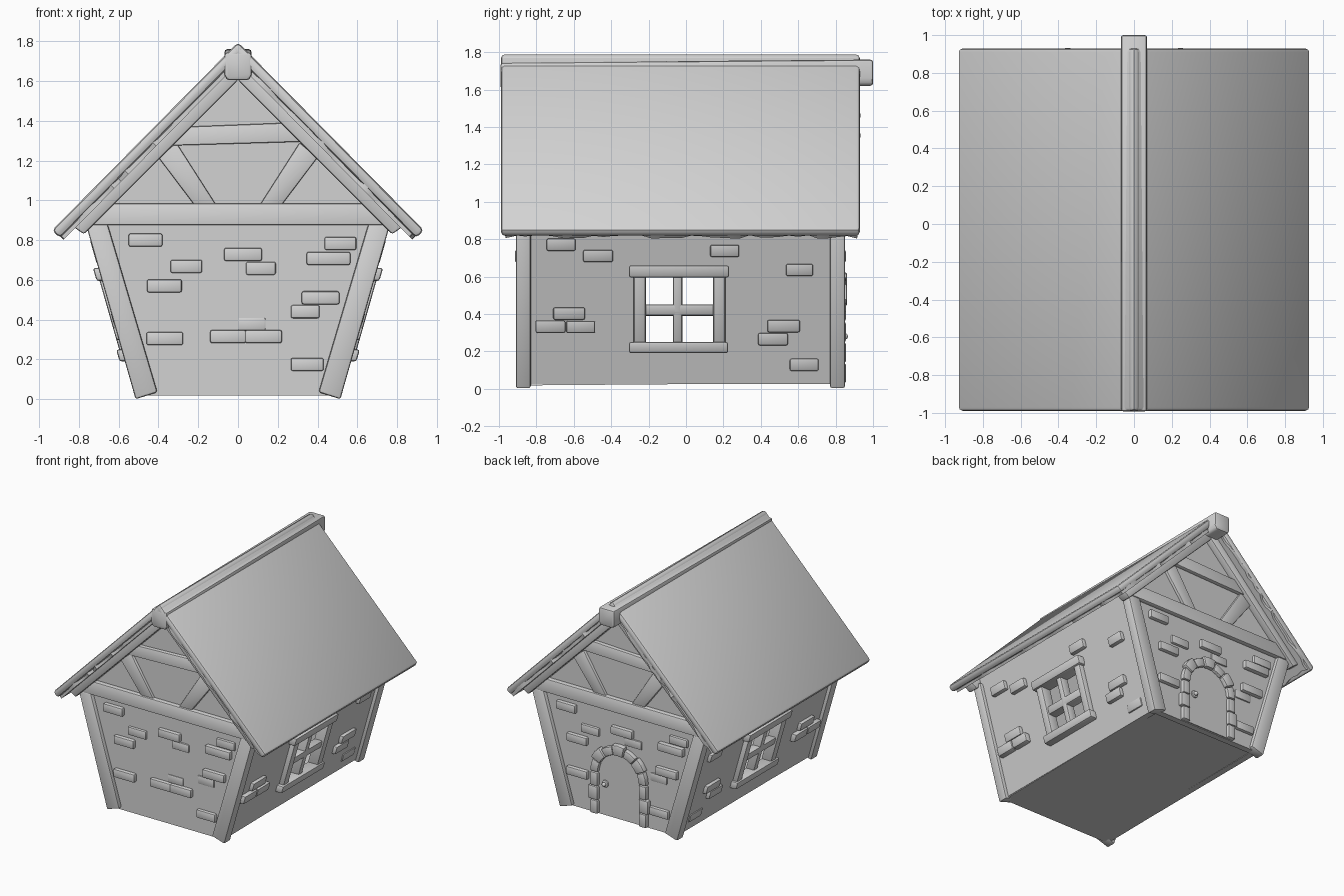
import bpy, bmesh, math, random
from mathutils import Vector

random.seed(4)
old = bpy.data.objects.get("Cube")
if old:
    bpy.data.objects.remove(old, do_unlink=True)

GREY = 0.65
mat = bpy.data.materials.new("plain grey")
mat.use_nodes = True
mat.diffuse_color = (GREY, GREY, GREY, 1)
mat.node_tree.nodes["Principled BSDF"].inputs["Base Color"].default_value = (GREY, GREY, GREY, 1)

# Frames map (across, height, outward) to model space
SLANT = 0.285


def front(u, v, w):
    return Vector((u, -0.88 - w, v))


def back(u, v, w):
    return Vector((u, 0.82 + w, v))


def along(u, v, w):
    return Vector((u, w, v + 0.008 * w))


def side(s):
    return lambda u, v, w: Vector((s * (0.495 + SLANT * (v - 0.03) + w), u, v))


def roof(s):
    # across = y, height = distance down the slope, outward = roof normal
    return lambda u, v, w: Vector((s * (0.703 * v + 0.711 * w), u, 1.795 - 0.711 * v + 0.703 * w))


def finish(bm, name):
    bmesh.ops.recalc_face_normals(bm, faces=bm.faces)
    me = bpy.data.meshes.new(name)
    bm.to_mesh(me)
    bm.free()
    me.materials.append(mat)
    me.shade_smooth()
    me.set_sharp_from_angle(angle=math.radians(35))
    ob = bpy.data.objects.new(name, me)
    bpy.context.collection.objects.link(ob)
    return ob


def prism(name, polys, frame, w0, w1, bevel=0.0):
    """Extrude outlines between two depths of a frame and soften the edges."""
    bm = bmesh.new()
    for pts in polys:
        a = [bm.verts.new(frame(u, v, w0)) for u, v in pts]
        b = [bm.verts.new(frame(u, v, w1)) for u, v in pts]
        bm.faces.new(a)
        bm.faces.new(b)
        n = len(pts)
        for i in range(n):
            j = (i + 1) % n
            bm.faces.new((a[i], a[j], b[j], b[i]))
    if bevel:
        bmesh.ops.recalc_face_normals(bm, faces=bm.faces)
        bmesh.ops.bevel(bm, geom=list(bm.edges), offset=bevel, segments=2,
                        profile=0.5, affect='EDGES', clamp_overlap=True)
    return finish(bm, name)


def rect(u0, u1, v0, v1):
    return [(u0, v0), (u1, v0), (u1, v1), (u0, v1)]


def flip(pts, s=-1):
    return [(s * u, v) for u, v in pts]


def bricks(name, spots, frame, sx=1):
    for i, (u, v, width, out) in enumerate(spots):
        w, h = width / 2, 0.033
        prism(f"{name}_{i + 1}", [rect(sx * u - w, sx * u + w, v - h, v + h)],
              frame, -0.02, out, 0.01)


# Brick centres: across, height, width, how far it stands out
END_BRICKS = [(-.465, .80, .17, .03), (-.26, .668, .16, .02), (-.37, .57, .175, .03),
              (.025, .728, .19, .03), (.115, .658, .15, .012), (.515, .783, .16, .02),
              (.455, .708, .22, .035), (.415, .51, .19, .03), (.338, .44, .145, .01)]
LOW_BRICKS = [(.07, .378, .14, .006), (-.05, .315, .18, .03), (.128, .315, .185, .03)]
FOOT_BRICKS = [(-.368, .305, .185, .03), (.348, .175, .165, .025)]
SIDE_BRICKS = [(-.668, .77, .155, .03), (-.47, .71, .16, .03), (-.625, .402, .17, .03),
               (-.725, .332, .16, .04), (-.563, .33, .155, .04), (.207, .737, .155, .03),
               (.607, .635, .145, .03), (.522, .335, .175, .03), (.465, .265, .16, .03),
               (.632, .128, .155, .01)]

# End walls with gable, and floor
outline = [(-.49, .025), (.49, .025), (.735, .89), (0, 1.66), (-.735, .89)]
prism("front_wall", [outline], front, -0.05, 0)
prism("back_wall", [outline], back, -0.05, 0)
prism("floor", [rect(-.49, .49, .025, .05)], along, -0.88, 0.82)

# Timber framing on both ends
for end, frame in (("front", front), ("back", back)):
    post = [(.405, .035), (.515, .0), (.765, .88), (.655, .88)]
    brace = [(.105, .97), (.215, .97), (.40, 1.215), (.31, 1.29)]
    rafter = [(0, 1.71), (.83, .868), (.775, .83), (0, 1.605)]
    for tag, s in (("left", 1), ("right", -1)):
        prism(f"{end}_{tag}_post", [flip(post, s)], frame, -0.05, 0.03, 0.012)
        prism(f"{end}_{tag}_brace", [flip(brace, s)], frame, -0.02, 0.022, 0.008)
        prism(f"{end}_{tag}_rafter", [flip(rafter, s)], frame, -0.03, 0.055, 0.01)
    tie = [(-.74, .875), (.74, .875), (.65, .985), (-.65, .985)]
    collar = [(-.35, 1.275), (.34, 1.295), (.25, 1.39), (-.26, 1.37)]
    prism(f"{end}_tie_beam", [tie], frame, -0.02, 0.035, 0.01)
    prism(f"{end}_collar_beam", [collar], frame, -0.02, 0.03, 0.008)

bricks("front_brick", END_BRICKS + LOW_BRICKS + FOOT_BRICKS, front)
bricks("back_brick", END_BRICKS + FOOT_BRICKS, back, -1)

# Side walls, windows and roof halves
for tag, s in (("left", 1), ("right", -1)):
    fr = side(s)
    y0, y1 = -0.88, 0.82
    hole = (-.25, .18, .22, .63)
    prism(f"{tag}_wall", [rect(y0, hole[0], .025, .93), rect(hole[1], y1, .025, .93),
                          rect(hole[0], hole[1], .025, hole[2]),
                          rect(hole[0], hole[1], hole[3], .93)], fr, -0.05, 0)
    bricks(f"{tag}_brick", SIDE_BRICKS, fr)
    for part, box, out in (("front_jamb", (-.28, -.215, .22, .63), .04),
                           ("back_jamb", (.145, .21, .22, .63), .04),
                           ("mullion", (-.07, -.02, .23, .62), .025),
                           ("crossbar", (-.23, .16, .39, .45), .025),
                           ("lintel", (-.305, .23, .595, .66), .055),
                           ("sill", (-.305, .225, .19, .25), .055)):
        prism(f"{tag}_window_{part}", [rect(*box)], fr, -0.05, out, 0.012)

    slope = roof(s)
    prism(f"{tag}_roof_slab", [rect(-.99, .93, .0, 1.33)], slope, -0.055, 0, 0.02)
    # Ragged layer beneath the slab
    n = 36
    lower = [(-.965 + 1.88 * i / n, 1.305 + random.uniform(-.012, .018)) for i in range(n + 1)]
    ends = [(.918 + random.uniform(-.012, .014), 1.26 - 1.2 * i / 24) for i in range(25)]
    starts = [(-.972 + random.uniform(-.012, .012), .06 + 1.2 * i / 24) for i in range(25)]
    prism(f"{tag}_roof_underlayer", [lower + ends + starts], slope, -0.075, -0.045)

# Ridge beam, rising a little to the back
prism("ridge_beam", [[(-.07, 1.64), (-.055, 1.612), (.055, 1.612), (.07, 1.64),
                      (.068, 1.752), (-.068, 1.752)]], along, -0.992, 1.0, 0.014)

# Arched door with stone surround at the back
SPRING, INNER, OUTER = 0.36, 0.18, 0.25


def arc(r, a):
    return (r * math.cos(a), SPRING + r * math.sin(a))


door = [(INNER + .01, .03)] + [arc(INNER + .01, math.pi * i / 16) for i in range(17)]
prism("door", [door + [(-INNER - .01, .03)]], back, -0.02, 0.009)
for tag, s in (("left", 1), ("right", -1)):
    for i in range(3):
        z = .03 + .11 * i
        wide = OUTER + (.012 if i % 2 else -.005)
        prism(f"door_{tag}_jamb_stone_{i + 1}", [flip(rect(INNER, wide, z, z + .106), s)],
              back, -0.02, 0.035, 0.009)
for i in range(7):
    a0, a1 = math.pi * i / 7 + .012, math.pi * (i + 1) / 7 - .012
    mid = (a0 + a1) / 2
    r = OUTER + (.012 if i % 2 else -.004)
    prism(f"door_arch_stone_{i + 1}",
          [[arc(INNER, a0), arc(r, a0), arc(r, mid), arc(r, a1), arc(INNER, a1), arc(INNER, mid)]],
          back, -0.02, 0.035 + .006 * (i % 2), 0.009)

# Door handle: a small plate with a knob
disc = [(.125 + .028 * math.cos(math.tau * i / 16), .28 + .028 * math.sin(math.tau * i / 16))
        for i in range(16)]
prism("door_handle_plate", [disc], back, 0, 0.02, 0.004)
bm = bmesh.new()
bmesh.ops.create_uvsphere(bm, u_segments=16, v_segments=10, radius=0.016)
bmesh.ops.translate(bm, verts=bm.verts, vec=back(.125, .28, .03))
finish(bm, "door_knob")
